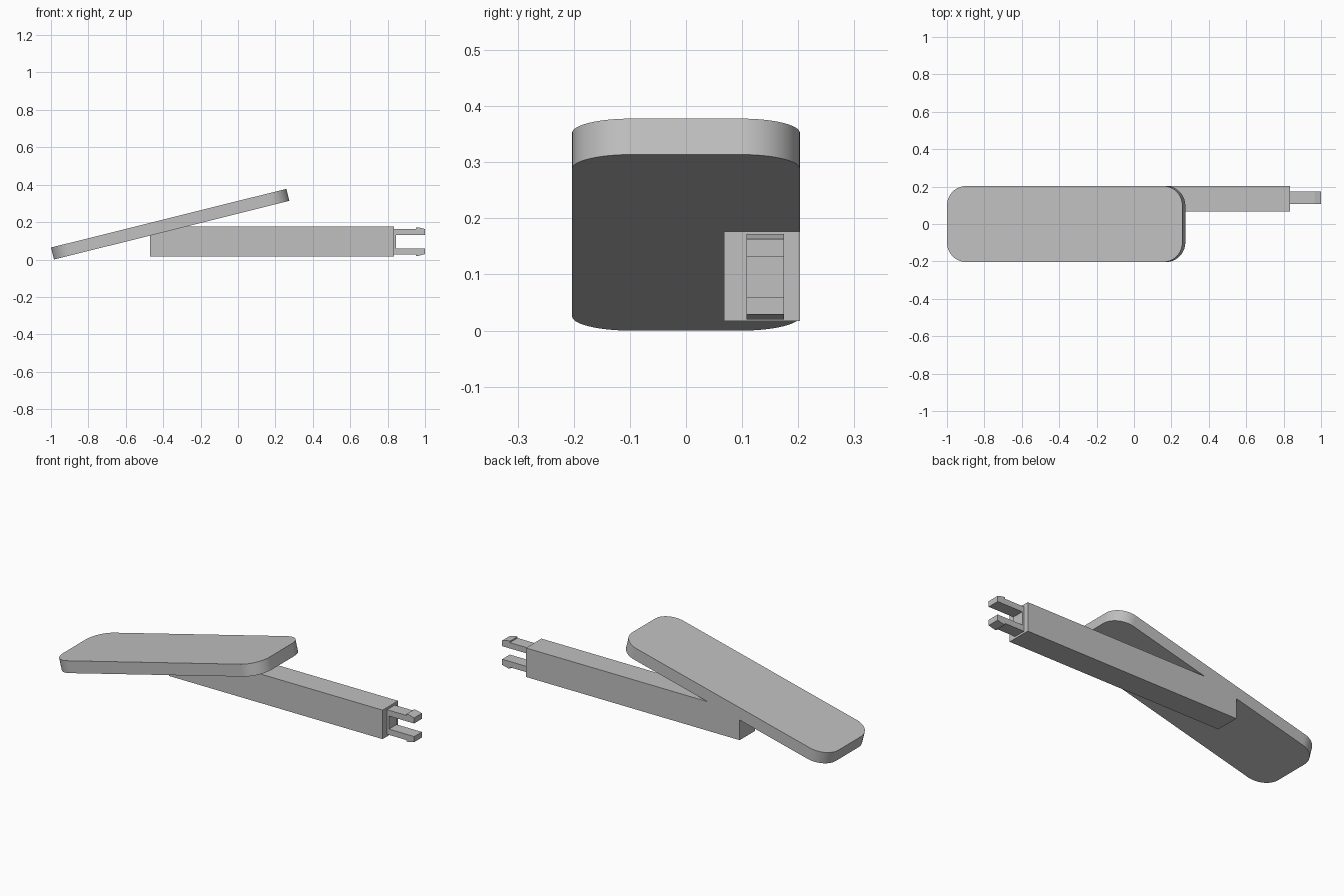
import bpy
import math
from mathutils import Matrix, Vector

cube = bpy.data.objects.get("Cube")
if cube:
    bpy.data.objects.remove(cube, do_unlink=True)

# Single plain grey finish
grey = bpy.data.materials.new("plain grey")
grey.use_nodes = True
colour = (0.53, 0.53, 0.53, 1)
grey.diffuse_color = colour
grey.node_tree.nodes["Principled BSDF"].inputs["Base Color"].default_value = colour


def prism(name, outline, depth, matrix):
    """Extrude an outline along local z, then place it with a matrix."""
    n = len(outline)
    verts = [(a, b, h) for h in (0, depth) for a, b in outline]
    faces = [tuple(reversed(range(n))), tuple(range(n, 2 * n))]
    faces += [(i, (i + 1) % n, n + (i + 1) % n, n + i) for i in range(n)]
    mesh = bpy.data.meshes.new(name)
    mesh.from_pydata([matrix @ Vector(v) for v in verts], [], faces)
    mesh.materials.append(grey)
    obj = bpy.data.objects.new(name, mesh)
    bpy.context.collection.objects.link(obj)
    return obj


def rounded_rectangle(length, width, radius, steps=16):
    points = []
    for k, (sx, sy) in enumerate([(1, 1), (-1, 1), (-1, -1), (1, -1)]):
        cx, cy = sx * (length / 2 - radius), sy * (width / 2 - radius)
        for i in range(steps + 1):
            a = math.pi / 2 * (k + i / steps)
            points.append((cx + radius * math.cos(a), cy + radius * math.sin(a)))
    return points


def side_profile(name, outline, y_front, y_back):
    """Extrude an x-z outline from front to back."""
    turn = Matrix.Rotation(math.pi / 2, 4, "X")
    return prism(name, outline, y_back - y_front,
                 Matrix.Translation((0, y_back, 0)) @ turn)


# Tilted paddle with rounded corners
length, thickness = 1.297, 0.066
tilt = Matrix.Rotation(-math.radians(14), 4, "Y")
place = Matrix.Translation((-0.984, 0, 0)) @ tilt @ Matrix.Translation((length / 2, 0, 0))
paddle = prism("paddle", rounded_rectangle(length, 0.406, 0.105), thickness, place)
bpy.ops.object.select_all(action="DESELECT")
paddle.select_set(True)
bpy.context.view_layer.objects.active = paddle
bpy.ops.object.shade_smooth_by_angle(angle=math.radians(30))

# Straight arm beneath it
side_profile("arm", [(-0.47, 0.017), (0.835, 0.017), (0.835, 0.177), (-0.47, 0.177)],
             0.068, 0.203)

# Forked clip: one half outline, mirrored about the arm's mid height
middle = 0.096
half = [(0.83, 0.068), (0.953, 0.068), (0.953, 0.076), (0.966, 0.076),
        (1.0, 0.067), (1.0, 0.036), (0.846, 0.036)]
lower = [(x, middle - h) for x, h in half]
upper = [(x, middle + h) for x, h in reversed(half)]
side_profile("forked_clip", lower + upper, 0.108, 0.175)
